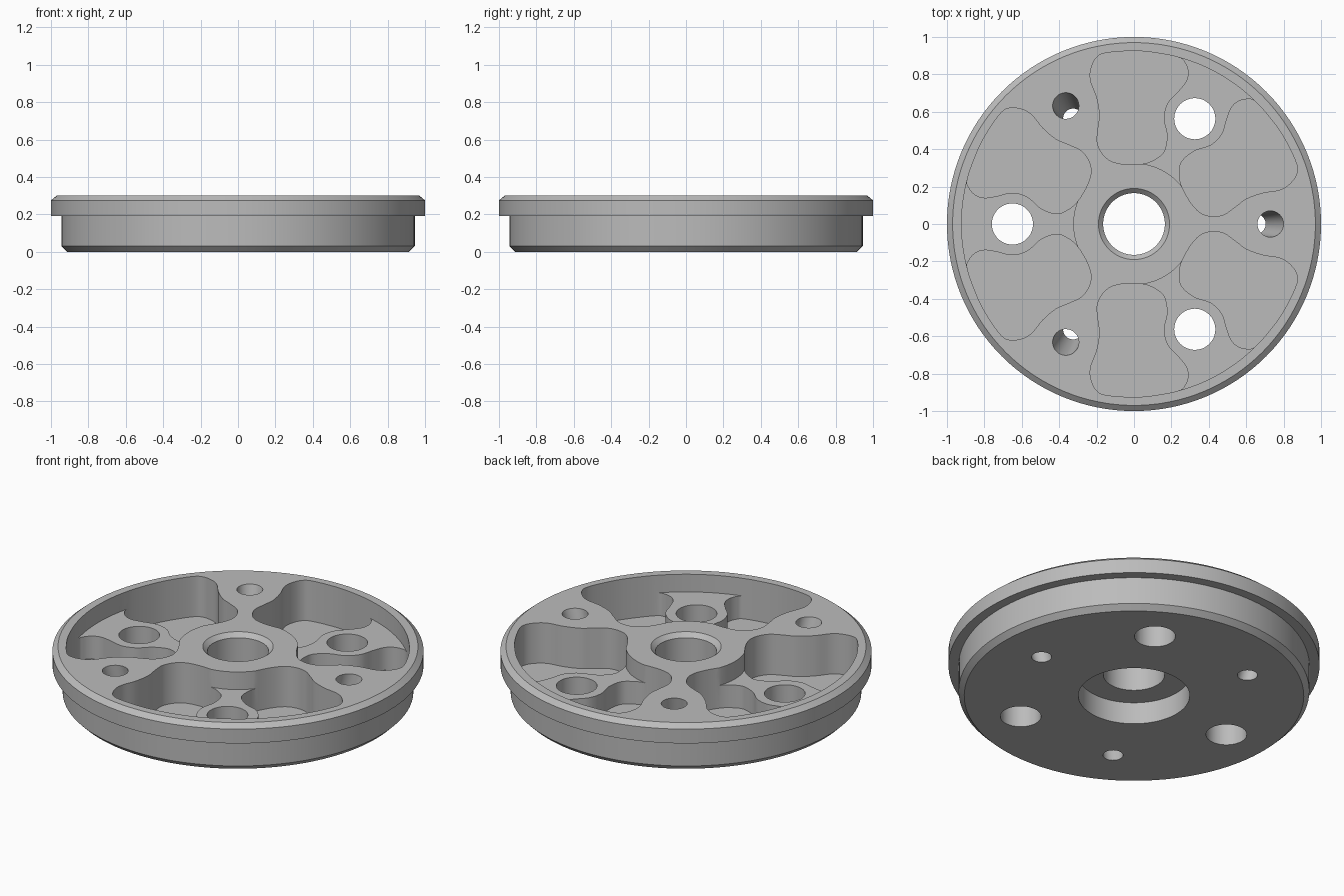
import bpy, bmesh
from math import sin, cos, pi, radians, atan2, hypot
from mathutils import Vector

if "Cube" in bpy.data.objects:
    bpy.data.objects.remove(bpy.data.objects["Cube"])

SEG = 128
TOP, SHELF, FLOOR = 0.30, 0.195, 0.06

steel = bpy.data.materials.new("machined grey")
steel.use_nodes = True
steel.diffuse_color = (0.5, 0.5, 0.5, 1)
steel.node_tree.nodes["Principled BSDF"].inputs["Base Color"].default_value = (0.5, 0.5, 0.5, 1)


def make_object(name, bm):
    bmesh.ops.recalc_face_normals(bm, faces=bm.faces)
    mesh = bpy.data.meshes.new(name)
    bm.to_mesh(mesh)
    bm.free()
    mesh.materials.append(steel)
    obj = bpy.data.objects.new(name, mesh)
    bpy.context.collection.objects.link(obj)
    return obj


def lathe(name, profile):
    """Ring made by turning a closed (radius, height) profile."""
    bm = bmesh.new()
    rings = [[bm.verts.new((r * cos(2 * pi * i / SEG), r * sin(2 * pi * i / SEG), z))
              for r, z in profile] for i in range(SEG)]
    n = len(profile)
    for i in range(SEG):
        a, b = rings[i], rings[(i + 1) % SEG]
        for j in range(n):
            k = (j + 1) % n
            bm.faces.new((a[j], b[j], b[k], a[k]))
    return make_object(name, bm)


def loft(bm, low, high, z0, z1):
    """Solid between two outlines with the same point count."""
    a = [bm.verts.new((x, y, z0)) for x, y in low]
    b = [bm.verts.new((x, y, z1)) for x, y in high]
    bm.faces.new(a[::-1])
    bm.faces.new(b)
    for i in range(len(a)):
        j = (i + 1) % len(a)
        bm.faces.new((a[i], a[j], b[j], b[i]))


def circle(cx, r, n=48):
    return [(cx + r * cos(2 * pi * i / n), r * sin(2 * pi * i / n)) for i in range(n)]


def turn(points, degrees):
    c, s = cos(radians(degrees)), sin(radians(degrees))
    return [(x * c - y * s, x * s + y * c) for x, y in points]


def mirror(points):
    return [(x, -y) for x, y in reversed(points)]


def spline(points, steps):
    """Closed smooth curve through the points."""
    out, n = [], len(points)
    for i in range(n):
        p0, p1, p2, p3 = (Vector(points[(i + k) % n]) for k in (-1, 0, 1, 2))
        for s in range(steps):
            t = s / steps
            p = 0.5 * (2 * p1 + (p2 - p0) * t + (2 * p0 - 5 * p1 + 4 * p2 - p3) * t ** 2
                       + (3 * p1 - p0 - 3 * p2 + p3) * t ** 3)
            out.append((p.x, p.y))
    return out


def arc_between(a, b, steps=16):
    """Arc about the origin, without its two end points."""
    r, t0, t1 = hypot(*a), atan2(a[1], a[0]), atan2(b[1], b[0])
    return [(r * cos(t0 + (t1 - t0) * i / steps), r * sin(t0 + (t1 - t0) * i / steps))
            for i in range(1, steps)]


def cut(target, name, bm):
    tool = make_object(name, bm)
    mod = target.modifiers.new(name, 'BOOLEAN')
    mod.operation, mod.solver, mod.object = 'DIFFERENCE', 'EXACT', tool
    bpy.context.view_layer.objects.active = target
    target.select_set(True)
    bpy.ops.object.modifier_apply(modifier=mod.name)
    bpy.data.objects.remove(tool)


# flanged disc with bore, bore chamfer and underside counterbore
disc = lathe("flanged_disc", [
    (0.165, 0.13), (0.165, 0.275), (0.19, TOP), (0.97, TOP), (1, 0.275), (1, 0.19),
    (0.945, 0.19), (0.945, 0.03), (0.915, 0), (0.3, 0), (0.3, 0.13)])

# one deep lobe, beside a boss lying on +x: rim and web side, then boss side
web_side = [(0.891, 0.237), (0.852, 0.354), (0.801, 0.463), (0.717, 0.587), (0.664, 0.62),
            (0.594, 0.611), (0.543, 0.579), (0.489, 0.513), (0.417, 0.452), (0.355, 0.425),
            (0.275, 0.384), (0.232, 0.307), (0.242, 0.226), (0.301, 0.122)]
boss_side = [(0.36, 0.073), (0.42, 0.055), (0.5, 0.085), (0.57, 0.145), (0.65, 0.167),
             (0.73, 0.15), (0.8, 0.14), (0.85, 0.157), (0.883, 0.195)]
STEPS = 6
lobe = spline(web_side + boss_side, STEPS)

# shallow pocket spans both lobes and the boss between them
web = lobe[:(len(web_side) - 1) * STEPS + 1]
other = mirror(web)
pocket = web + arc_between(web[-1], other[0]) + other + arc_between(other[-1], web[0])

bm = bmesh.new()
for angle in (60, 180, 300):
    for shape in (lobe, mirror(lobe)):
        outline = turn(shape, angle)
        loft(bm, outline, outline, FLOOR, 0.25)
cut(disc, "deep_lobe_cutter", bm)

bm = bmesh.new()
for angle in (60, 180, 300):
    outline = turn(pocket, angle)
    loft(bm, outline, outline, SHELF, TOP + 0.05)
cut(disc, "shallow_pocket_cutter", bm)

# bolt holes through the bosses, slanted tapered holes through the webs
bm = bmesh.new()
for angle in (60, 180, 300):
    hole = turn(circle(0.65, 0.11), angle)
    loft(bm, hole, hole, -0.05, TOP + 0.05)
    ends = []
    for z in (-0.03, TOP + 0.03):
        t = z / TOP
        ends.append(turn(circle(0.65 + 0.08 * t, 0.054 + 0.016 * t), angle + 60))
    loft(bm, ends[0], ends[1], -0.03, TOP + 0.03)
cut(disc, "hole_cutter", bm)

bpy.ops.object.select_all(action='DESELECT')
disc.select_set(True)
bpy.context.view_layer.objects.active = disc
bpy.ops.object.shade_smooth_by_angle(angle=radians(30))
